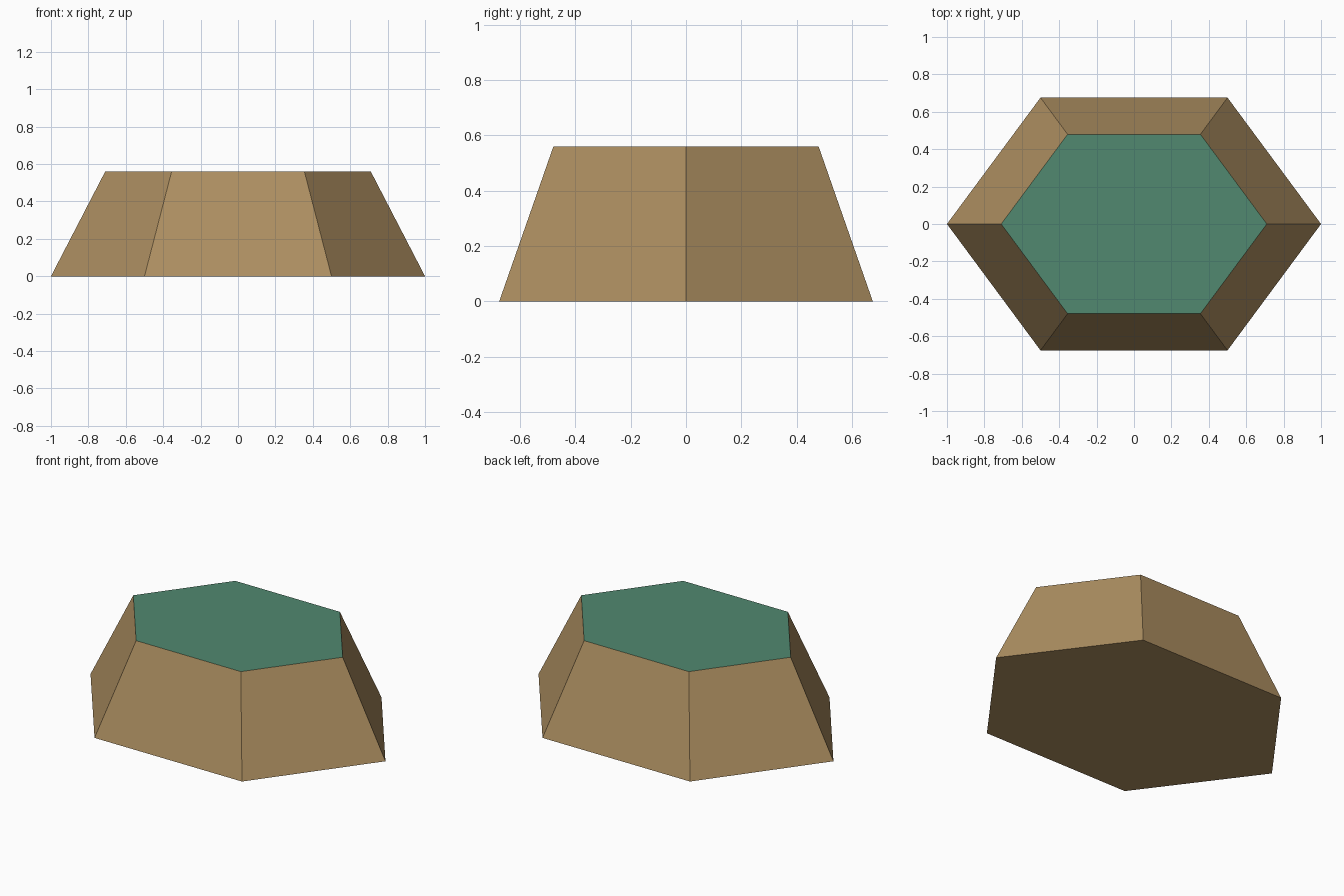
import bpy, bmesh
from math import cos, sin, pi

cube = bpy.data.objects.get("Cube")
if cube:
    bpy.data.objects.remove(cube, do_unlink=True)

BASE_RADIUS, TOP_RADIUS = 1.0, 0.71
DEPTH_SCALE, HEIGHT = 0.78, 0.56


def make_material(name, color):
    mat = bpy.data.materials.new(name)
    mat.use_nodes = True
    mat.diffuse_color = color
    mat.node_tree.nodes["Principled BSDF"].inputs["Base Color"].default_value = color
    return mat


def hexagon(bm, radius, z):
    return [bm.verts.new((radius * cos(i * pi / 3),
                          radius * sin(i * pi / 3) * DEPTH_SCALE, z))
            for i in range(6)]


# Tapered six-sided mound: earth sides and base, grassy top
bm = bmesh.new()
bottom = hexagon(bm, BASE_RADIUS, 0)
top = hexagon(bm, TOP_RADIUS, HEIGHT)
bm.faces.new(bottom[::-1])
for i in range(6):
    j = (i + 1) % 6
    bm.faces.new((bottom[i], bottom[j], top[j], top[i]))
bm.faces.new(top).material_index = 1

mesh = bpy.data.meshes.new("hexagonal_mound")
bm.to_mesh(mesh)
bm.free()
mesh.materials.append(make_material("earth brown", (0.42, 0.275, 0.12, 1)))
mesh.materials.append(make_material("grass green", (0.083, 0.25, 0.16, 1)))
mound = bpy.data.objects.new("hexagonal_mound", mesh)
bpy.context.collection.objects.link(mound)
